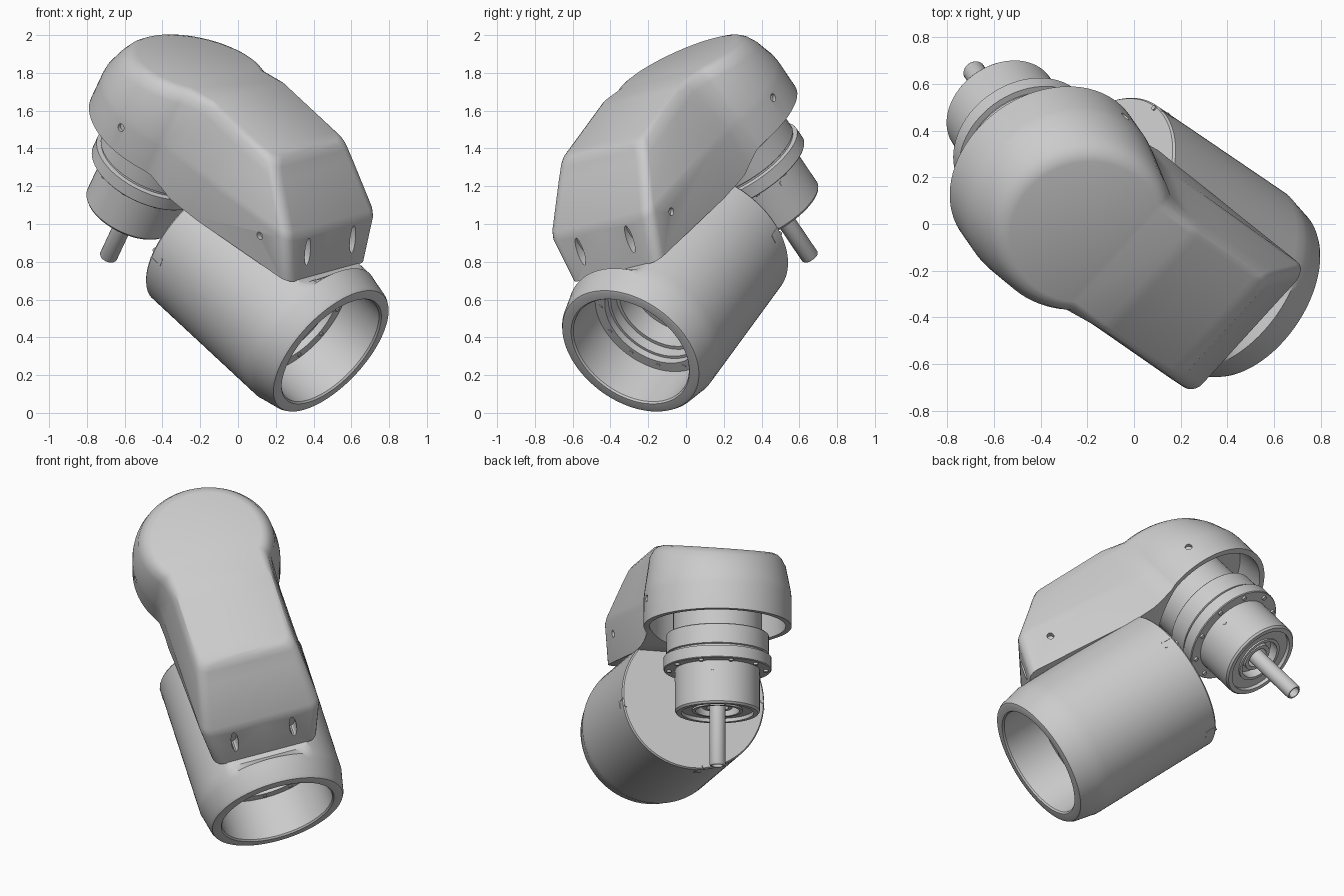
import bpy, bmesh
from math import sin, cos, pi, radians
from mathutils import Matrix, Vector

if "Cube" in bpy.data.objects:
    bpy.data.objects.remove(bpy.data.objects["Cube"])

# Arm frame: U runs back along the tube, V up to the cover, W across
U = Vector((-0.656, 0.446, 0.61)).normalized()
V = Vector((0.363, -0.522, 0.772))
V = (V - U * V.dot(U)).normalized()
W = U.cross(V)
FRAME = Matrix.Translation((0.495, -0.295, 0.325)) @ Matrix((U, V, W)).transposed().to_4x4()
HEAD_U = 1.505

grey = bpy.data.materials.new("light grey metal")
grey.diffuse_color = (0.6, 0.6, 0.6, 1)
grey.use_nodes = True
grey.node_tree.nodes["Principled BSDF"].inputs["Base Color"].default_value = (0.6, 0.6, 0.6, 1)


def smooth(ob):
    bpy.ops.object.select_all(action='DESELECT')
    ob.select_set(True)
    bpy.context.view_layer.objects.active = ob
    bpy.ops.object.shade_smooth_by_angle(angle=radians(32))


def finish(name, bm):
    bmesh.ops.remove_doubles(bm, verts=bm.verts, dist=1e-5)
    bmesh.ops.recalc_face_normals(bm, faces=bm.faces)
    mesh = bpy.data.meshes.new(name)
    bm.to_mesh(mesh)
    bm.free()
    mesh.materials.append(grey)
    ob = bpy.data.objects.new(name, mesh)
    bpy.context.collection.objects.link(ob)
    ob.matrix_world = FRAME
    smooth(ob)
    return ob


def loft(rings):
    bm = bmesh.new()
    loops = [[bm.verts.new(p) for p in ring] for ring in rings]
    n = len(loops[0])
    for a, b in zip(loops, loops[1:]):
        for i in range(n):
            j = (i + 1) % n
            bm.faces.new((a[i], a[j], b[j], b[i]))
    return bm, loops


def on_tube(r, h, t):
    # The tube is flattened behind its rim, where the cover sits
    flat = .365 if h > .19 else r
    return (h, min(r * cos(t), flat), r * sin(t))


def on_head(r, h, t):
    return (HEAD_U + r * cos(t), h, r * sin(t))


def lathe(name, profile, place, sides=72):
    rings = [[place(r, h, 2 * pi * i / sides) for i in range(sides)] for r, h in profile]
    return finish(name, loft(rings)[0])


def cylinder(bm, centre, axis, radius, depth, stretch=(1, 1, 1)):
    turn = Vector(axis).to_track_quat('Z', 'Y').to_matrix().to_4x4()
    m = Matrix.Translation(centre) @ Matrix.Diagonal((*stretch, 1)) @ turn
    bmesh.ops.create_cone(bm, cap_ends=True, segments=16, radius1=radius,
                          radius2=radius, depth=depth, matrix=m)


def cut(ob, bm):
    cutter = finish("cutter", bm)
    cutter.hide_render = True
    mod = ob.modifiers.new("cut", 'BOOLEAN')
    mod.operation = 'DIFFERENCE'
    mod.solver = 'EXACT'
    mod.object = cutter
    bpy.ops.object.select_all(action='DESELECT')
    bpy.context.view_layer.objects.active = ob
    bpy.ops.object.modifier_apply(modifier=mod.name)
    bpy.data.objects.remove(cutter)
    smooth(ob)


# Tube housing, open at the front with a chamfered rim and a stepped bore
lathe("tube_housing", [
    (0, 1), (.432, 1), (.44, .99), (.44, .23), (.44, .2), (.44, .15), (.434, .125),
    (.413, .02), (.404, .004), (.39, 0), (.35, 0), (.342, .01), (.342, .27), (.285, .27),
    (.285, .31), (.27, .31), (.27, .37), (.25, .37), (.25, .5), (0, .5)], on_tube, 96)

# Small L-shaped latches and pins round the closed end of the tube
bm = bmesh.new()
for t in (radians(95), radians(183), radians(265)):
    for h, turn, size in ((.96, 0, (.07, .006, .01)), (.925, .05, (.01, .006, .045))):
        place = Matrix.Rotation(t + turn, 4, 'X') @ Matrix.Translation((h, .439, 0))
        bmesh.ops.create_cube(bm, size=1, matrix=place @ Matrix.Diagonal((*size, 1)))
    cylinder(bm, on_tube(.425, 1, t + .1), (1, 0, 0), .011, .014)
finish("tube_latches", bm)

# Bolts on the inner flange
bm = bmesh.new()
for i in range(12):
    cylinder(bm, on_tube(.313, .27, i * pi / 6), (1, 0, 0), .012, .01)
finish("flange_bolts", bm)


# Cover over the tube and the head
def top(u):
    return .87 - .245 * max(0, u - 1.16)


def bottom(u):
    if u < 1.05:
        return .36 - .13 * (u - .24)
    return .255 + .055 * min(1, (u - 1.05) / .25)


def shoulder(u):
    return .6 - .1 * min(1, max(0, (u - .35) / .9))


def outline(front, half, neck, radius, height):
    c = .06
    side = [(front, 0)]
    for i in range(6):
        t = pi / 2 * i / 5
        side.append((front + c - c * cos(t), half - c + c * sin(t)))
    side += [(.95, half + (neck - half) * .7), (1.1, neck), (1.16, neck)]
    for i in range(29):
        t = radians(124) * (1 - i / 28)
        side.append((HEAD_U + radius * cos(t), radius * sin(t)))
    both = side + [(u, -w) for u, w in reversed(side)]
    return [(u, height(u), w) for u, w in both]


bm, loops = loft([
    outline(.23, .32, .355, .44, bottom),
    outline(.32, .366, .362, .44, lambda u: shoulder(u) - .02),
    outline(.345, .362, .359, .436, lambda u: shoulder(u) + .02),
    outline(.56, .322, .318, .405, lambda u: top(u) - .08),
    outline(.615, .307, .305, .38, lambda u: top(u) - .033),
    outline(.64, .29, .29, .355, lambda u: top(u) - .01),
    outline(.67, .265, .268, .325, top)])
for loop in (loops[0], loops[-1]):
    n = len(loop)
    for i in range(n // 2 - 1):
        bm.faces.new((loop[i], loop[i + 1], loop[n - 2 - i], loop[n - 1 - i]))
cover = finish("arm_cover", bm)

# Hollow under the head
bm = bmesh.new()
bmesh.ops.create_cone(bm, cap_ends=True, segments=64, radius1=.405, radius2=.405, depth=.4,
                      matrix=Matrix.Translation((HEAD_U, .3, 0)) @ Matrix.Rotation(pi / 2, 4, 'X'))
cut(cover, bm)

# Screw holes in the sides and slots in the front of the cover
bm = bmesh.new()
for s in (-1, 1):
    cylinder(bm, (.49, .49, s * .36), (0, 0, 1), .021, .07)
    cylinder(bm, (HEAD_U, .45, s * .44), (0, 0, 1), .021, .04)
    cylinder(bm, (.28, .5, s * .18), (1, 0, 0), .022, .1, (1, 3.2, 1))
cut(cover, bm)

# Joint stack below the head, with its recessed end face
lathe("joint_drive", [
    (0, .52), (.264, .52), (.264, .255), (.3, .255), (.305, .25), (.305, .135), (.296, .13),
    (.296, .12), (.321, .115), (.321, .045), (.316, .04), (.252, .04), (.252, -.21),
    (.243, -.222), (.215, -.222), (.215, -.2), (.15, -.2), (.15, -.21), (.13, -.21),
    (.13, -.15), (.09, -.15), (.09, -.19), (.065, -.19), (.065, -.1), (0, -.1)], on_head)

# Hollow shaft
lathe("output_shaft", [
    (0, -.05), (.048, -.05), (.048, -.535), (.042, -.545), (.034, -.545), (.034, -.48),
    (0, -.48)], on_head, 32)

# Bolts under the joint flange and pins round the drive body
bm = bmesh.new()
for i in range(10):
    cylinder(bm, on_head(.288, .038, i * pi / 5), (0, 1, 0), .014, .02)
for i in range(4):
    t = i * pi / 2 + .4
    cylinder(bm, on_head(.25, -.01, t), (cos(t), 0, sin(t)), .012, .012)
finish("joint_bolts", bm)
